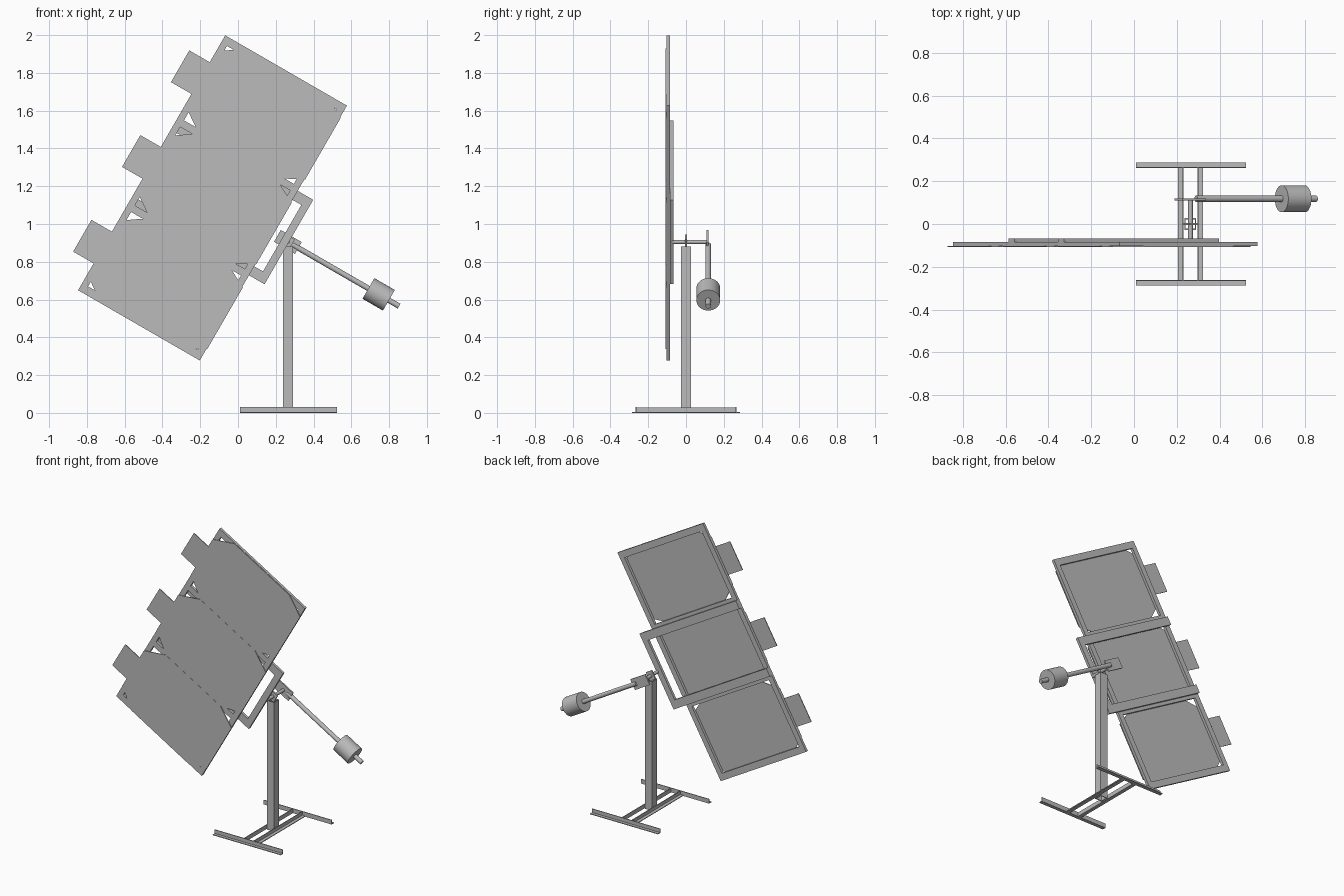
import bpy, bmesh, math
from mathutils import Matrix, Vector

cube = bpy.data.objects.get("Cube")
if cube:
    bpy.data.objects.remove(cube)

steel = bpy.data.materials.new("grey steel")
steel.use_nodes = True
steel.diffuse_color = (0.5, 0.5, 0.5, 1)
steel.node_tree.nodes["Principled BSDF"].inputs["Base Color"].default_value = (0.5, 0.5, 0.5, 1)

# Tilted space: local x runs across the panel, local z along it
TILT = Matrix.Translation((-0.135, 0, 1.138)) @ Matrix.Rotation(math.radians(30), 4, 'Y')


def finish(name, bm, matrix=None):
    bmesh.ops.recalc_face_normals(bm, faces=bm.faces)
    mesh = bpy.data.meshes.new(name)
    bm.to_mesh(mesh)
    bm.free()
    mesh.materials.append(steel)
    obj = bpy.data.objects.new(name, mesh)
    bpy.context.collection.objects.link(obj)
    if matrix:
        obj.matrix_world = matrix
    return obj


def add_box(bm, xs, ys, zs):
    lo, hi = Vector((xs[0], ys[0], zs[0])), Vector((xs[1], ys[1], zs[1]))
    m = Matrix.Translation((lo + hi) / 2) @ Matrix.Diagonal((*(hi - lo), 1))
    bmesh.ops.create_cube(bm, size=1, matrix=m)


def boxes(name, parts, matrix=None):
    bm = bmesh.new()
    for part in parts:
        add_box(bm, *part)
    return finish(name, bm, matrix)


def plate(name, outline, y0, y1, matrix):
    bm = bmesh.new()
    face = bm.faces.new([bm.verts.new((x, y0, z)) for x, z in outline])
    out = bmesh.ops.extrude_face_region(bm, geom=[face])
    moved = [v for v in out["geom"] if isinstance(v, bmesh.types.BMVert)]
    bmesh.ops.translate(bm, verts=moved, vec=(0, y1 - y0, 0))
    return finish(name, bm, matrix)


def cylinder(name, radius, length, matrix, sides=32):
    bm = bmesh.new()
    bmesh.ops.create_cone(bm, cap_ends=True, segments=sides, radius1=radius,
                          radius2=radius, depth=length)
    obj = finish(name, bm, matrix)
    for p in obj.data.polygons:
        p.use_smooth = len(p.vertices) == 4
    return obj


# Panel frame: two long side bars and four cross bars
W, L = 0.372, 0.779
FY = (-0.103, -0.085)
bars = [((s * 0.336, s * W) if s > 0 else (-W, -0.336), FY, (-L, L)) for s in (-1, 1)]
for z0, z1 in ((-L, -0.735), (-0.28, -0.24), (0.24, 0.28), (0.735, L)):
    bars.append(((-0.336, 0.336), FY, (z0, z1)))
boxes("panel_frame", bars, TILT)

# Three facing sheets with clipped corners and a side tab
H, TAB = 0.2585, 0.097
SHEET = [(-0.235, H), (0.24, H), (0.376, H - 0.07), (0.376, -H + 0.07),
         (0.24, -H), (-0.235, -H), (-W, -H + 0.095), (-W, -TAB),
         (-0.497, -TAB), (-0.497, TAB), (-W, TAB), (-W, H - 0.095)]
for label, dz in (("lower", -0.518), ("middle", 0), ("upper", 0.518)):
    plate(label + "_sheet", [(x, z + dz) for x, z in SHEET], -0.108, -0.103, TILT)

# Rear support rails and the bar joining them
for label, z0, z1 in (("upper", 0.203, 0.258), ("lower", -0.258, -0.203)):
    boxes(label + "_support_rail", [((-W, 0.467), (-0.085, -0.067), (z0, z1))], TILT)
boxes("pivot_bar", [((0.426, 0.467), (-0.085, -0.067), (-0.203, 0.203))], TILT)

# Pivot axle, its bearing plate and the counterweight arm
PX, PZ, ARM_Y = 0.264, 0.905, 0.118
PIVOT = Matrix.Translation((PX, 0, PZ)) @ Matrix.Rotation(math.radians(30), 4, 'Y')
AXLE = Matrix.Translation((PX, 0.02, PZ)) @ Matrix.Rotation(math.pi / 2, 4, 'X')
cylinder("pivot_axle", 0.011, 0.19, AXLE, 16)
boxes("bearing_plate", [((-0.025, 0.025), (-0.005, 0.005), (-0.03, 0.03))], PIVOT)
boxes("arm_plate", [((-0.064, 0.064), (0.109, 0.119), (-0.036, 0.036))], PIVOT)


def along_arm(x):
    return PIVOT @ Matrix.Translation((x, ARM_Y, 0)) @ Matrix.Rotation(math.pi / 2, 4, 'Y')


cylinder("counterweight_arm", 0.0145, 0.65, along_arm(0.355), 24)
cylinder("counterweight", 0.063, 0.125, along_arm(0.555), 48)

# Hollow square post
T, R = 0.005, 0.027
POST_Z = (0, 0.88)
walls = []
for s in (-1, 1):
    a, b = sorted((s * R, s * (R - T)))
    walls.append(((PX + a, PX + b), (-R, R), POST_Z))
    walls.append(((PX - R + T, PX + R - T), (a, b), POST_Z))
boxes("post", walls)

# Angle-iron base: two beams under the post and two feet
for s, side in ((-1, "right"), (1, "left")):
    a, b = sorted((PX + s * 0.033, PX + s * 0.038))
    c, d = sorted((PX + s * 0.038, PX + s * 0.059))
    boxes(side + "_base_beam", [((a, b), (-0.262, 0.262), (0, 0.028)),
                                ((c, d), (-0.262, 0.262), (0, 0.005))])
for s, end in ((-1, "front"), (1, "back")):
    a, b = sorted((s * 0.262, s * 0.267))
    c, d = sorted((s * 0.267, s * 0.287))
    boxes(end + "_foot", [((0.01, 0.523), (a, b), (0, 0.03)),
                          ((0.01, 0.523), (c, d), (0, 0.005))])
